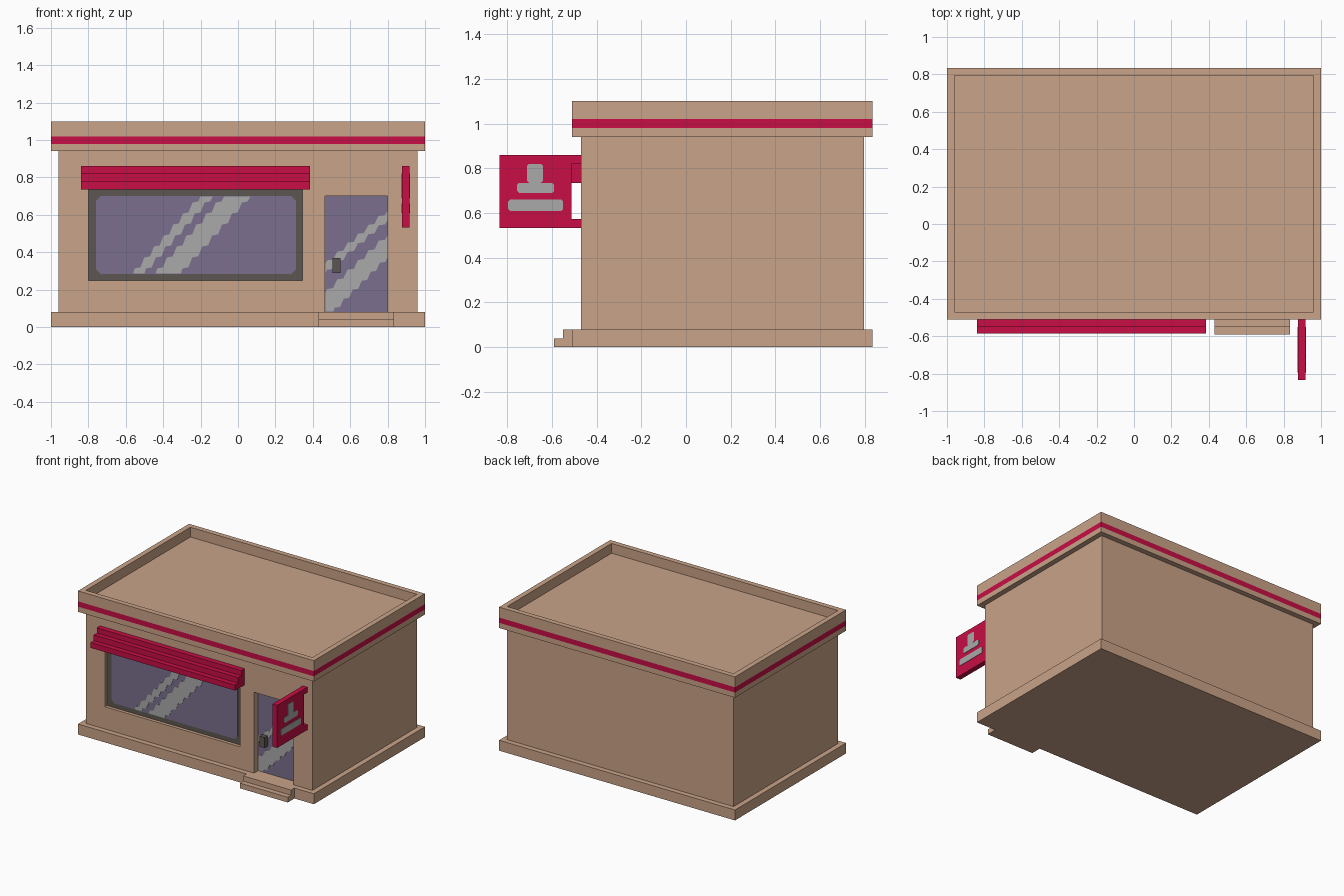
import bpy, bmesh

if "Cube" in bpy.data.objects:
    bpy.data.objects.remove(bpy.data.objects["Cube"])


def material(name, r, g, b):
    m = bpy.data.materials.new(name)
    m.diffuse_color = (r, g, b, 1)
    m.use_nodes = True
    m.node_tree.nodes["Principled BSDF"].inputs["Base Color"].default_value = m.diffuse_color
    return m


TAN = material("tan plaster", 0.586, 0.366, 0.246)
RED = material("crimson trim", 0.578, 0.0044, 0.06)
GLASS = material("violet glass", 0.198, 0.159, 0.270)
SHINE = material("light grey", 0.402, 0.402, 0.407)
DARK = material("dark grey frame", 0.107, 0.093, 0.080)


def finish(name, bm, *mats):
    bmesh.ops.recalc_face_normals(bm, faces=bm.faces)
    mesh = bpy.data.meshes.new(name)
    bm.to_mesh(mesh)
    bm.free()
    for m in mats:
        mesh.materials.append(m)
    ob = bpy.data.objects.new(name, mesh)
    bpy.context.collection.objects.link(ob)
    return ob


def prism(name, pts, axis, lo, hi, mat):
    """Extrude a 2D profile along x (pts are y,z) or y (pts are x,z)."""
    bm = bmesh.new()
    put = (lambda p, d: (d, p[0], p[1])) if axis == "x" else (lambda p, d: (p[0], d, p[1]))
    a = [bm.verts.new(put(p, lo)) for p in pts]
    b = [bm.verts.new(put(p, hi)) for p in pts]
    bm.faces.new(a)
    bm.faces.new(b[::-1])
    n = len(pts)
    for i in range(n):
        j = (i + 1) % n
        bm.faces.new((a[i], a[j], b[j], b[i]))
    return finish(name, bm, mat)


def rect(x0, x1, z0, z1, c=0.0):
    """Rectangle profile, optionally with cut corners."""
    if not c:
        return [(x0, z0), (x1, z0), (x1, z1), (x0, z1)]
    return [(x0 + c, z0), (x1 - c, z0), (x1, z0 + c), (x1, z1 - c),
            (x1 - c, z1), (x0 + c, z1), (x0, z1 - c), (x0, z0 + c)]


def box(name, x0, x1, y0, y1, z0, z1, mat):
    return prism(name, rect(x0, x1, z0, z1), "y", y0, y1, mat)


def stair(a, b, n):
    """Stepped diagonal edge from a to b."""
    pts = [a]
    for i in range(n):
        for u, v in ((0.15, 0.45), (0.75, 0.55)):
            pts.append((a[0] + (b[0] - a[0]) * (i + u) / n,
                        a[1] + (b[1] - a[1]) * (i + v) / n))
    return pts + [b]


def streak(name, a0, a1, b0, b1, n, y, extra=()):
    """Reflection plate between edges a0-a1 and b0-b1."""
    pts = stair(a0, a1, n) + stair(b0, b1, n)[::-1] + list(extra)
    prism(name, pts, "y", y - 0.003, y, SHINE)


# base and walls, with window and door openings cut in
box("base", -1, 1, -0.51, 0.835, 0, 0.08, TAN)
walls = box("walls", -0.96, 0.96, -0.47, 0.795, 0.08, 0.945, TAN)
for cutter in (box("window_cutter", -0.80, 0.345, -0.6, -0.44, 0.25, 0.745, TAN),
               box("door_cutter", 0.465, 0.80, -0.6, -0.415, 0.0, 0.70, TAN)):
    cutter.hide_render = True
    mod = walls.modifiers.new("opening", "BOOLEAN")
    mod.operation = "DIFFERENCE"
    mod.solver = "EXACT"
    mod.object = cutter
    bpy.context.view_layer.objects.active = walls
    bpy.ops.object.modifier_apply(modifier=mod.name)
    bpy.data.objects.remove(cutter)

# roof parapet with sunken top and red stripe
bm = bmesh.new()
rings = []
for inset, z in ((0, 0.94), (0, 0.98), (0, 1.02), (0, 1.10), (0.04, 1.10), (0.04, 1.025)):
    x, y0, y1 = 1 - inset, -0.51 + inset, 0.835 - inset
    rings.append([bm.verts.new((px, py, z))
                  for px, py in ((-x, y0), (x, y0), (x, y1), (-x, y1))])
for r, s in zip(rings, rings[1:]):
    for i in range(4):
        j = (i + 1) % 4
        bm.faces.new((r[i], r[j], s[j], s[i]))
bm.faces.new(rings[0][::-1])
bm.faces.new(rings[-1])
for f in bm.faces:
    if abs(f.calc_center_median().z - 1.0) < 0.01:
        f.material_index = 1
finish("roof_parapet", bm, TAN, RED)

# shop window
box("window_frame", -0.80, 0.345, -0.445, -0.438, 0.25, 0.745, DARK)
prism("window_glass", rect(-0.76, 0.31, 0.285, 0.70, 0.025), "y", -0.448, -0.444, GLASS)
streak("window_streak_narrow", (-0.56, 0.287), (-0.20, 0.698),
       (-0.50, 0.287), (-0.135, 0.698), 7, -0.448)
streak("window_streak_wide", (-0.44, 0.287), (-0.075, 0.698),
       (-0.305, 0.287), (0.065, 0.698), 7, -0.448)

# glass door and handle
box("door_glass", 0.465, 0.80, -0.42, -0.412, 0.08, 0.70, GLASS)
streak("door_streak_narrow", (0.467, 0.335), (0.799, 0.62),
       (0.467, 0.285), (0.799, 0.57), 6, -0.42)
streak("door_streak_wide", (0.467, 0.18), (0.799, 0.49),
       (0.51, 0.082), (0.799, 0.37), 6, -0.42, [(0.467, 0.082)])
box("door_handle", 0.505, 0.547, -0.46, -0.42, 0.29, 0.37, DARK)

# doorstep and stepped awning
prism("doorstep", [(-0.51, 0), (-0.59, 0), (-0.59, 0.04), (-0.55, 0.04),
                   (-0.55, 0.08), (-0.51, 0.08)], "x", 0.43, 0.835, TAN)
prism("awning", [(-0.47, 0.735), (-0.585, 0.735), (-0.585, 0.777), (-0.547, 0.777),
                 (-0.547, 0.82), (-0.51, 0.82), (-0.51, 0.86), (-0.47, 0.86)],
      "x", -0.84, 0.385, RED)

# hanging sign with two wall brackets, one C-shaped slab
prism("hanging_sign", [(-0.47, 0.86), (-0.835, 0.86), (-0.835, 0.533), (-0.47, 0.533),
                       (-0.47, 0.574), (-0.513, 0.574), (-0.513, 0.82), (-0.47, 0.82)],
      "x", 0.878, 0.917, RED)

# plain tiered bars on both sign faces
for side, x in (("left", 0.875), ("right", 0.917)):
    for i, r in enumerate(((-0.795, -0.55, 0.61, 0.66), (-0.755, -0.59, 0.69, 0.735),
                           (-0.71, -0.64, 0.735, 0.82))):
        prism(f"sign_bar_{side}_{i}", rect(*r, 0.008), "x", x, x + 0.003, SHINE)
